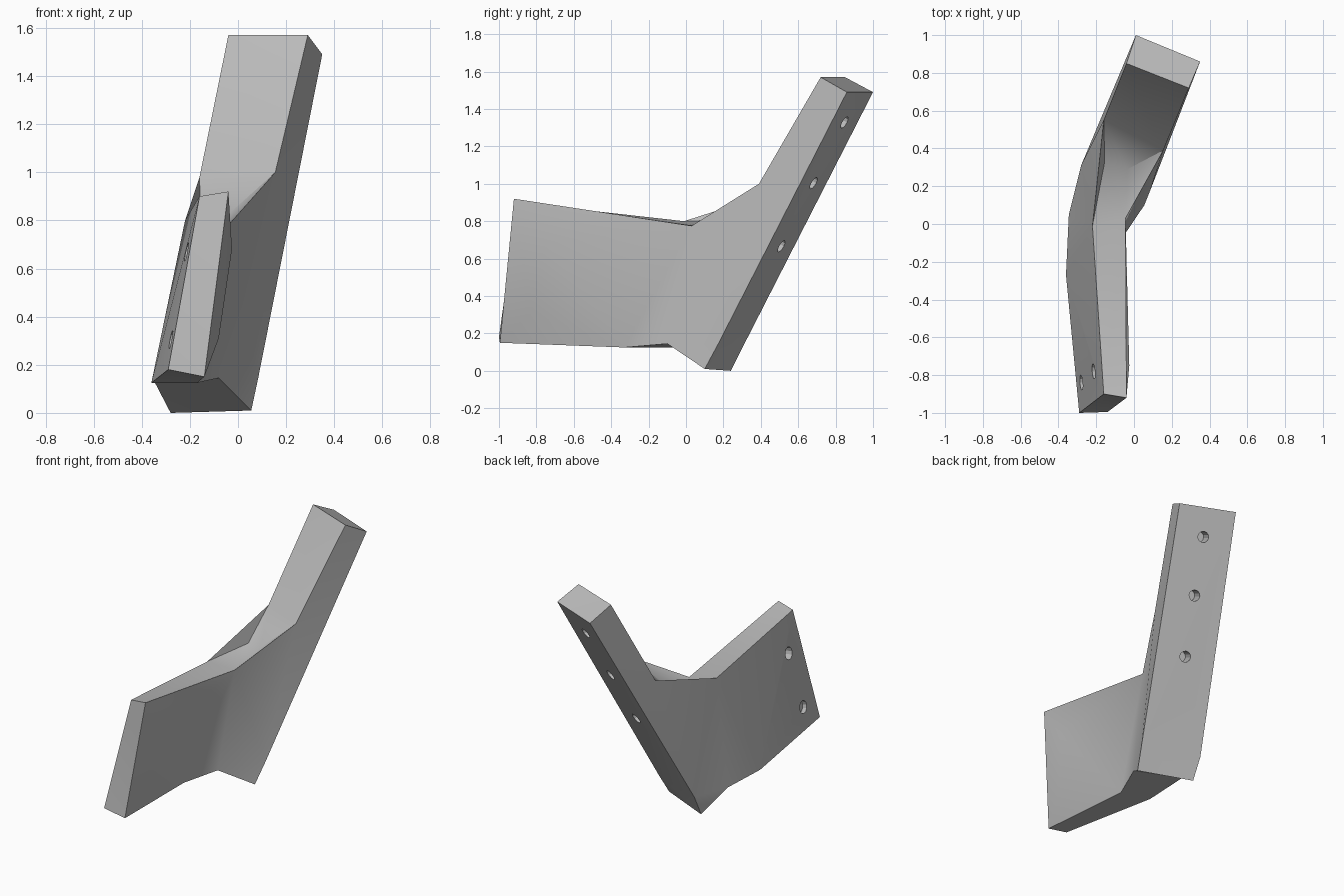
import bpy, bmesh
from mathutils import Vector

if "Cube" in bpy.data.objects:
    bpy.data.objects.remove(bpy.data.objects["Cube"])

# One flat grey for the whole bracket
grey = bpy.data.materials.new("warm_grey")
grey.use_nodes = True
grey.diffuse_color = (0.5, 0.5, 0.5, 1)
grey.node_tree.nodes["Principled BSDF"].inputs["Base Color"].default_value = (0.5, 0.5, 0.5, 1)

# Matching outline stations: (name, left-hand point, right-hand point)
stations = [
    ("bar_top_front", (-.04, .85, 1.57), (.29, .72, 1.57)),
    ("elbow", (-.16, .55, .98), (.155, .39, 1.0)),
    ("valley", (-.155, .33, .81), (-.035, .29, .83)),
    ("plate_root", (-.22, -.01, .8), (-.045, .03, .775)),
    ("plate_top", (-.16, -.9, .9), (-.04, -.92, .92)),
    ("plate_bottom", (-.29, -1, .18), (-.14, -.995, .15)),
    ("belly", (-.36, -.27, .125), (-.17, -.33, .125)),
    ("heel", (-.345, .05, .125), (-.08, -.1, .145)),
    ("foot", (-.28, .24, 0), (.055, .1, .01)),
    ("ankle", (-.28, .31, .14), (.083, .17, .14)),
    ("bar_top_back", (.01, 1, 1.49), (.35, .86, 1.49)),
]

bm = bmesh.new()
left = {name: bm.verts.new(p) for name, p, q in stations}
right = {name: bm.verts.new(q) for name, p, q in stations}
right["bulge_high"] = bm.verts.new((-.025, -.75, .68))
right["bulge_low"] = bm.verts.new((-.08, -.83, .31))


def patch(side, *names):
    """Close one region of a side wall."""
    bm.faces.new([side[n] for n in names])


# Rim joining the two outlines
names = [s[0] for s in stations]
for a, b in zip(names, names[1:] + names[:1]):
    bm.faces.new((left[a], left[b], right[b], right[a]))

# Side walls of the bar and the knee
for side in (left, right):
    patch(side, "bar_top_front", "elbow", "ankle", "bar_top_back")
    patch(side, "elbow", "valley", "plate_root")
    patch(side, "elbow", "plate_root", "heel", "ankle")
    patch(side, "heel", "foot", "ankle")

# Plate: plain on the left, faceted bulge on the right
patch(left, "plate_root", "plate_top", "plate_bottom", "belly", "heel")
patch(right, "plate_root", "plate_top", "bulge_high")
patch(right, "plate_top", "plate_bottom", "bulge_low", "bulge_high")
patch(right, "plate_bottom", "belly", "bulge_low")
patch(right, "plate_root", "bulge_high", "bulge_low", "belly")
patch(right, "plate_root", "belly", "heel")

# Outward normal of the back of the bar, used for its screw holes
back_up = right["bar_top_back"].co - right["foot"].co
back_across = left["bar_top_back"].co - right["bar_top_back"].co
back_normal = back_up.cross(back_across).normalized()
if back_normal.y < 0:
    back_normal.negate()
back_low = (left["ankle"].co + right["ankle"].co) / 2
back_high = (left["bar_top_back"].co + right["bar_top_back"].co) / 2
holes = [(back_low.lerp(back_high, t), back_normal, .035, .12) for t in (.39, .64, .88)]

# Two sockets on the left of the plate, near its front edge
for y, z in ((-.78, .67), (-.84, .31)):
    holes.append((Vector((-.38 + z * .24, y, z)), Vector((-1, 0, .2)).normalized(), .04, .06))

bmesh.ops.triangulate(bm, faces=bm.faces[:])
bmesh.ops.recalc_face_normals(bm, faces=bm.faces[:])
mesh = bpy.data.meshes.new("bracket_body")
bm.to_mesh(mesh)
bm.free()
mesh.materials.append(grey)
body = bpy.data.objects.new("bracket_body", mesh)
bpy.context.collection.objects.link(body)

# Cut the holes
for centre, axis, radius, depth in holes:
    bpy.ops.mesh.primitive_cylinder_add(
        vertices=12, radius=radius, depth=depth * 2, location=centre,
        rotation=axis.to_track_quat("Z", "Y").to_euler())
    cutter = bpy.context.object
    cutter.name = "hole_cutter"
    cutter.hide_render = True
    cutter.data.materials.append(grey)
    cut = body.modifiers.new("hole", "BOOLEAN")
    cut.operation, cut.solver, cut.object = "DIFFERENCE", "EXACT", cutter
    bpy.ops.object.select_all(action="DESELECT")
    body.select_set(True)
    bpy.context.view_layer.objects.active = body
    bpy.ops.object.modifier_apply(modifier=cut.name)
    bpy.data.objects.remove(cutter)

# Soft facets, crisp outer edges
bpy.ops.object.shade_smooth_by_angle(angle=.5)
